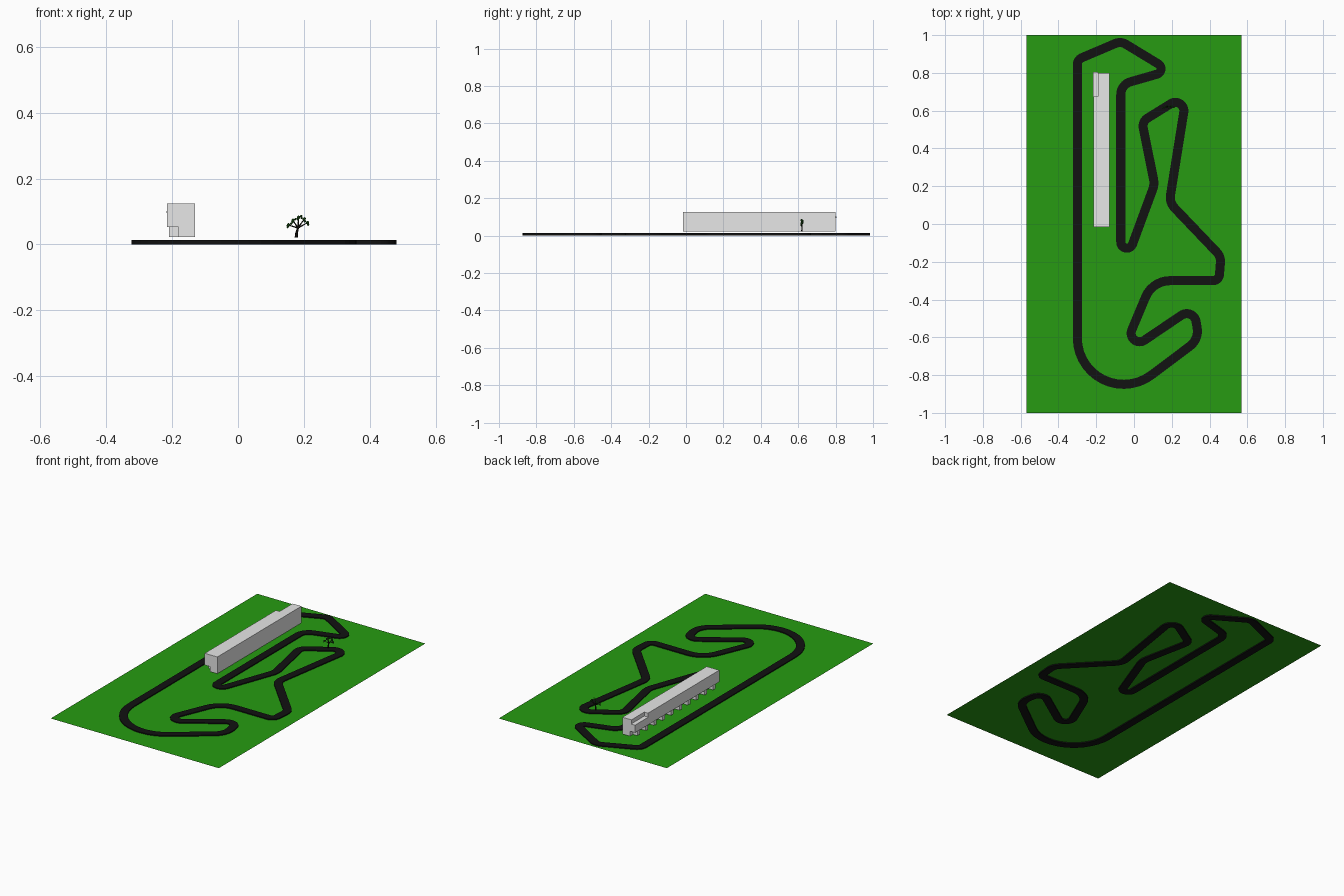
import bpy, bmesh, math
from mathutils import Vector

if "Cube" in bpy.data.objects:
    bpy.data.objects.remove(bpy.data.objects["Cube"])


def material(name, rgb):
    m = bpy.data.materials.new(name)
    m.diffuse_color = (*rgb, 1)
    m.use_nodes = True
    m.node_tree.nodes["Principled BSDF"].inputs["Base Color"].default_value = m.diffuse_color
    return m


GRASS = material("grass green", (0.02, 0.33, 0.006))
ASPHALT = material("asphalt black", (0.006, 0.006, 0.006))
CONCRETE = material("concrete grey", (0.8, 0.8, 0.8))
BARK = material("dark bark", (0.008, 0.006, 0.005))
LEAF = material("leaf green", (0.015, 0.1, 0.01))


def finish(name, bm, mat):
    bmesh.ops.recalc_face_normals(bm, faces=bm.faces)
    me = bpy.data.meshes.new(name)
    bm.to_mesh(me)
    bm.free()
    me.materials.append(mat)
    ob = bpy.data.objects.new(name, me)
    bpy.context.collection.objects.link(ob)
    return ob


def add_box(bm, lo, hi):
    lo, hi = Vector(lo), Vector(hi)
    vs = bmesh.ops.create_cube(bm, size=1)["verts"]
    for v in vs:
        v.co = Vector([(lo[i] + hi[i]) / 2 + v.co[i] * (hi[i] - lo[i]) for i in range(3)])


def rounded_loop(corners, step=math.radians(9)):
    """Closed path through corners (x, y, radius), each replaced by an arc."""
    path, n = [], len(corners)
    for i, (x, y, r) in enumerate(corners):
        p = Vector((x, y))
        a = (Vector(corners[i - 1][:2]) - p).normalized()
        b = (Vector(corners[(i + 1) % n][:2]) - p).normalized()
        half = a.angle(b) / 2
        centre = p + (a + b).normalized() * r / math.sin(half)
        start = p + a * r / math.tan(half) - centre
        end = p + b * r / math.tan(half) - centre
        sweep = math.pi - 2 * half
        sign = 1 if start.x * end.y - start.y * end.x > 0 else -1
        k = max(2, round(sweep / step))
        for j in range(k + 1):
            t = sign * sweep * j / k
            c, s = math.cos(t), math.sin(t)
            path.append(centre + Vector((start.x * c - start.y * s, start.x * s + start.y * c)))
    return path


# Ground sheet
bm = bmesh.new()
vs = [bm.verts.new((x, y, 0.007)) for x, y in ((-.57, -1), (.57, -1), (.57, 1), (-.57, 1))]
bm.faces.new(vs)
finish("ground", bm, GRASS)

# Race track: rectangular section swept along the rounded loop
corners = [(-.30, .87, .04), (-.07, .968, .06), (.187, .812, .03), (-.07, .738, .07),
           (-.07, -.275, .032), (.109, .21, .1), (.042, .542, .05), (.279, .689, .045),
           (.187, .114, .08), (.46, -.172, .07), (.45, -.30, .035), (.0975, -.30, .14),
           (-.07, -.70, .045), (.315, -.44, .05), (.345, -.61, .1), (-.30, -1.094, .245)]
path = rounded_loop(corners)
HALF, TOP = 0.024, 0.013
bm = bmesh.new()
rings = []
for i, p in enumerate(path):
    d = (path[(i + 1) % len(path)] - path[i - 1]).normalized()
    side = Vector((-d.y, d.x)) * HALF
    rings.append([bm.verts.new((*(p + side * s), z))
                  for s, z in ((-1, 0), (1, 0), (1, TOP), (-1, TOP))])
for i, ring in enumerate(rings):
    prev = rings[i - 1]
    for j in range(4):
        k = (j + 1) % 4
        bm.faces.new((prev[j], prev[k], ring[k], ring[j]))
finish("track", bm, ASPHALT)

# Pit building: upper storey with a corner terrace cut, lower back wall, garage dividers
X0, X1, Y0, Y1, Z0, Z1 = -.215, -.13, -.015, .8, .022, .125
CEIL, BACK = .053, -.18
TX, TY, TZ = -.19, .675, .095
bm = bmesh.new()
add_box(bm, (X0, Y0, CEIL), (X1, Y1, TZ))
outline = [(X0, Y0), (X1, Y0), (X1, Y1), (TX, Y1), (TX, TY), (X0, TY)]
face = bm.faces.new([bm.verts.new((x, y, TZ)) for x, y in outline])
geom = bmesh.ops.extrude_face_region(bm, geom=[face])["geom"]
for v in geom:
    if isinstance(v, bmesh.types.BMVert):
        v.co.z = Z1
add_box(bm, (BACK, Y0, Z0), (X1, Y1, CEIL))
finish("pit_building", bm, CONCRETE)

bm = bmesh.new()
BAYS = 10
for i in range(BAYS):
    y = Y0 + (Y1 - Y0) * (i + .5) / BAYS
    add_box(bm, (-.21, y - .012, Z0), (BACK, y + .012, CEIL))
finish("garage_dividers", bm, CONCRETE)

bm = bmesh.new()
add_box(bm, (X0 - .002, TY, TZ), (TX, Y1 + .004, TZ + .006))
finish("terrace_slab", bm, CONCRETE)

# Tree: tapered limbs with leaf clusters at the tips
TREE_Y = .62


def add_limb(bm, a, b, r0, r1):
    a, b = Vector(a), Vector(b)
    d = b - a
    vs = bmesh.ops.create_cone(bm, cap_ends=True, segments=6, radius1=r0, radius2=r1,
                               depth=d.length)["verts"]
    rot = d.to_track_quat('Z', 'Y')
    for v in vs:
        v.co = rot @ v.co + (a + b) / 2


tips = [(.153, -.004, .059), (.167, .004, .073), (.184, -.003, .082),
        (.201, .004, .077), (.211, -.002, .066)]
fork = (.182, TREE_Y, .05)
bm = bmesh.new()
add_limb(bm, (.177, TREE_Y, .021), (.178, TREE_Y, .036), .005, .004)
add_limb(bm, (.178, TREE_Y, .035), fork, .004, .003)
for x, dy, z in tips:
    add_limb(bm, fork, (x, TREE_Y + dy, z), .0025, .0012)
finish("tree_trunk", bm, BARK)

bm = bmesh.new()
for x, dy, z in tips:
    for ox, oz, r in ((0, 0, .006), (.008, .004, .004), (-.002, -.006, .004)):
        vs = bmesh.ops.create_icosphere(bm, subdivisions=1, radius=r)["verts"]
        bmesh.ops.translate(bm, verts=vs, vec=(x + ox * (1 if x < .19 else -1), TREE_Y + dy, z + oz))
finish("tree_leaves", bm, LEAF)
